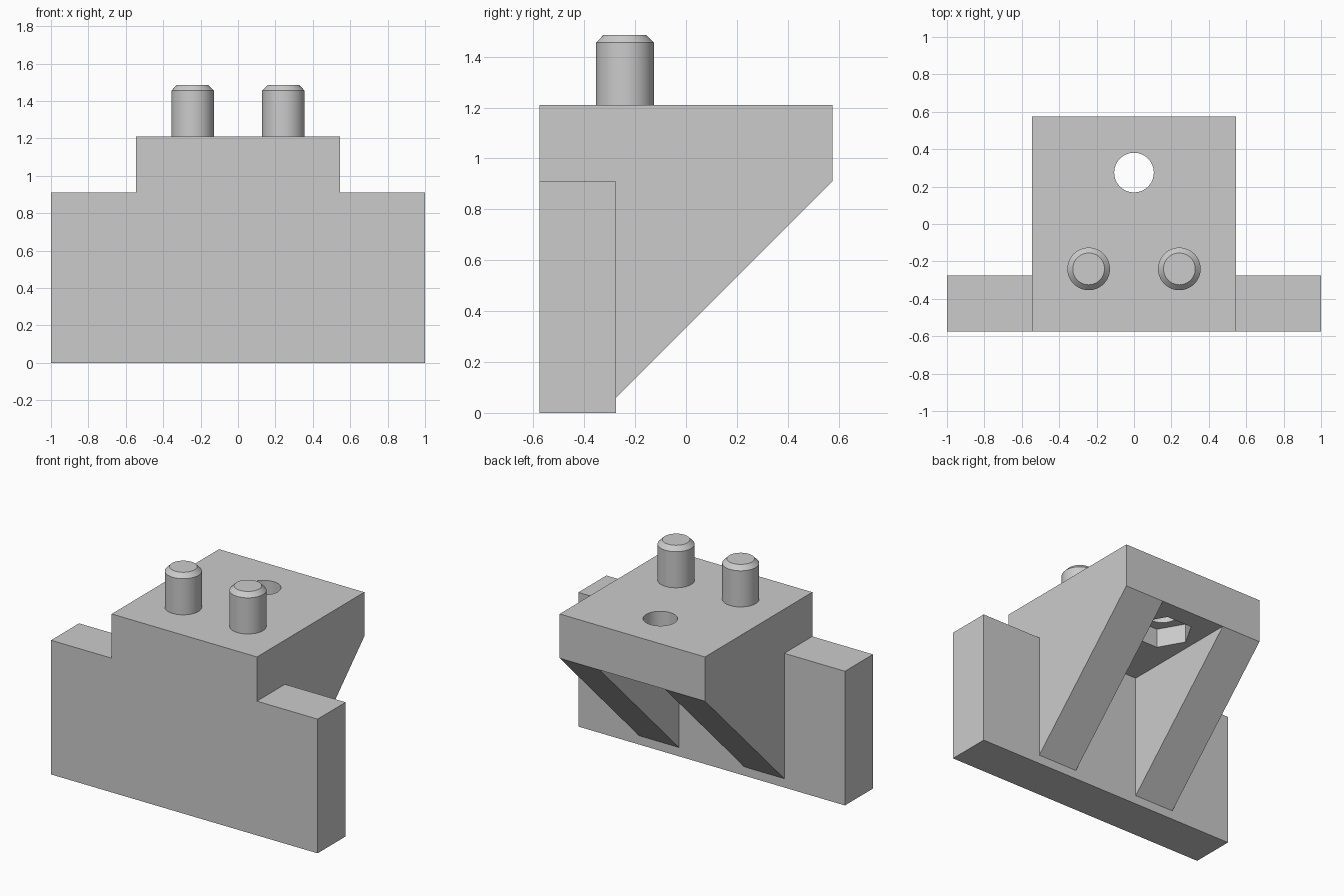
import bpy
import bmesh
import math
from mathutils import Matrix, Vector

if "Cube" in bpy.data.objects:
    bpy.data.objects.remove(bpy.data.objects["Cube"], do_unlink=True)

# Main dimensions
HALF_PLATE, HALF_BLOCK, HALF_GAP = 1.0, 0.545, 0.245
FRONT, PLATE_BACK, BACK = -0.575, -0.275, 0.575
SHOULDER, TOP, RIB_FOOT = 0.91, 1.21, 0.06
HOLE_Y = 0.275

GREY = (0.6, 0.6, 0.6, 1.0)
grey = bpy.data.materials.new("plain grey")
grey.use_nodes = True
grey.diffuse_color = GREY
grey.node_tree.nodes["Principled BSDF"].inputs["Base Color"].default_value = GREY


def finish(name, bm):
    bmesh.ops.recalc_face_normals(bm, faces=bm.faces)
    mesh = bpy.data.meshes.new(name)
    bm.to_mesh(mesh)
    bm.free()
    mesh.materials.append(grey)
    obj = bpy.data.objects.new(name, mesh)
    bpy.context.collection.objects.link(obj)
    return obj


def prism(name, points, offset):
    """Extrude a closed 3D outline along an offset."""
    bm = bmesh.new()
    face = bm.faces.new([bm.verts.new(p) for p in points])
    moved = bmesh.ops.extrude_face_region(bm, geom=[face])["geom"]
    verts = [v for v in moved if isinstance(v, bmesh.types.BMVert)]
    bmesh.ops.translate(bm, verts=verts, vec=Vector(offset))
    # Extruding may drop the start cap
    if not face.is_valid:
        bmesh.ops.holes_fill(bm, edges=bm.edges)
    return finish(name, bm)


def side_prism(name, profile, x0, x1):
    return prism(name, [(x0, y, z) for y, z in profile], (x1 - x0, 0, 0))


def cylinder(name, sides, radius, y, z0, z1):
    bm = bmesh.new()
    bmesh.ops.create_cone(bm, cap_ends=True, segments=sides, radius1=radius,
                          radius2=radius, depth=z1 - z0,
                          matrix=Matrix.Translation((0, y, (z0 + z1) / 2)))
    return finish(name, bm)


def combine(target, other, operation):
    mod = target.modifiers.new(operation.title(), 'BOOLEAN')
    mod.operation = operation
    mod.solver = 'EXACT'
    mod.object = other
    bpy.context.view_layer.objects.active = target
    bpy.ops.object.modifier_apply(modifier=mod.name)
    bpy.data.objects.remove(other, do_unlink=True)


def smooth(obj):
    bpy.ops.object.select_all(action='DESELECT')
    obj.select_set(True)
    bpy.context.view_layer.objects.active = obj
    bpy.ops.object.shade_smooth_by_angle(angle=math.radians(30))


# Stepped front plate
half = [(HALF_PLATE, 0), (HALF_PLATE, SHOULDER), (HALF_BLOCK, SHOULDER), (HALF_BLOCK, TOP)]
outline = half + [(-x, z) for x, z in reversed(half)]
bracket = prism("bracket_body", [(x, FRONT, z) for x, z in outline],
                (0, PLATE_BACK - FRONT, 0))

# Shelf with sloping support, hollowed in the middle to leave two ribs
support = side_prism("support", [(PLATE_BACK, RIB_FOOT), (PLATE_BACK, TOP),
                                 (BACK, TOP), (BACK, SHOULDER)], -HALF_BLOCK, HALF_BLOCK)
channel = side_prism("channel_cutter", [(PLATE_BACK, -0.2), (PLATE_BACK, SHOULDER),
                                        (BACK, SHOULDER), (BACK, -0.2)], -HALF_GAP, HALF_GAP)
combine(support, channel, 'DIFFERENCE')
combine(bracket, support, 'UNION')

# Bolt hole with a hexagonal nut pocket beneath
pocket = cylinder("pocket_cutter", 6, 0.193, HOLE_Y, SHOULDER - 0.1, SHOULDER + 0.13)
pocket.data.transform(Matrix.Translation((0, HOLE_Y, 0)) @ Matrix.Rotation(math.pi / 6, 4, 'Z')
                      @ Matrix.Translation((0, -HOLE_Y, 0))
                      if abs(pocket.data.vertices[0].co.x) < 0.01 else Matrix())
combine(bracket, pocket, 'DIFFERENCE')
combine(bracket, cylinder("hole_cutter", 48, 0.106, HOLE_Y, SHOULDER, TOP + 0.1), 'DIFFERENCE')

# Merge coplanar faces left by the cuts
bm = bmesh.new()
bm.from_mesh(bracket.data)
bmesh.ops.remove_doubles(bm, verts=bm.verts, dist=0.0001)
bmesh.ops.dissolve_limit(bm, angle_limit=math.radians(1), verts=bm.verts, edges=bm.edges)
bm.to_mesh(bracket.data)
bm.free()
smooth(bracket)

# Chamfered locating pins
PIN_PROFILE = [(0.114, TOP), (0.114, 1.455), (0.085, 1.485)]
for side, name in ((1, "left_pin"), (-1, "right_pin")):
    bm = bmesh.new()
    points = [bm.verts.new((r, 0, z)) for r, z in PIN_PROFILE]
    edges = [bm.edges.new(pair) for pair in zip(points, points[1:])]
    bmesh.ops.spin(bm, geom=points + edges, cent=(0, 0, 0), axis=(0, 0, 1),
                   angle=math.tau, steps=48)
    bmesh.ops.remove_doubles(bm, verts=bm.verts, dist=0.0001)
    bmesh.ops.holes_fill(bm, edges=bm.edges)
    bmesh.ops.translate(bm, verts=bm.verts, vec=(side * 0.2425, -0.24, 0))
    smooth(finish(name, bm))
